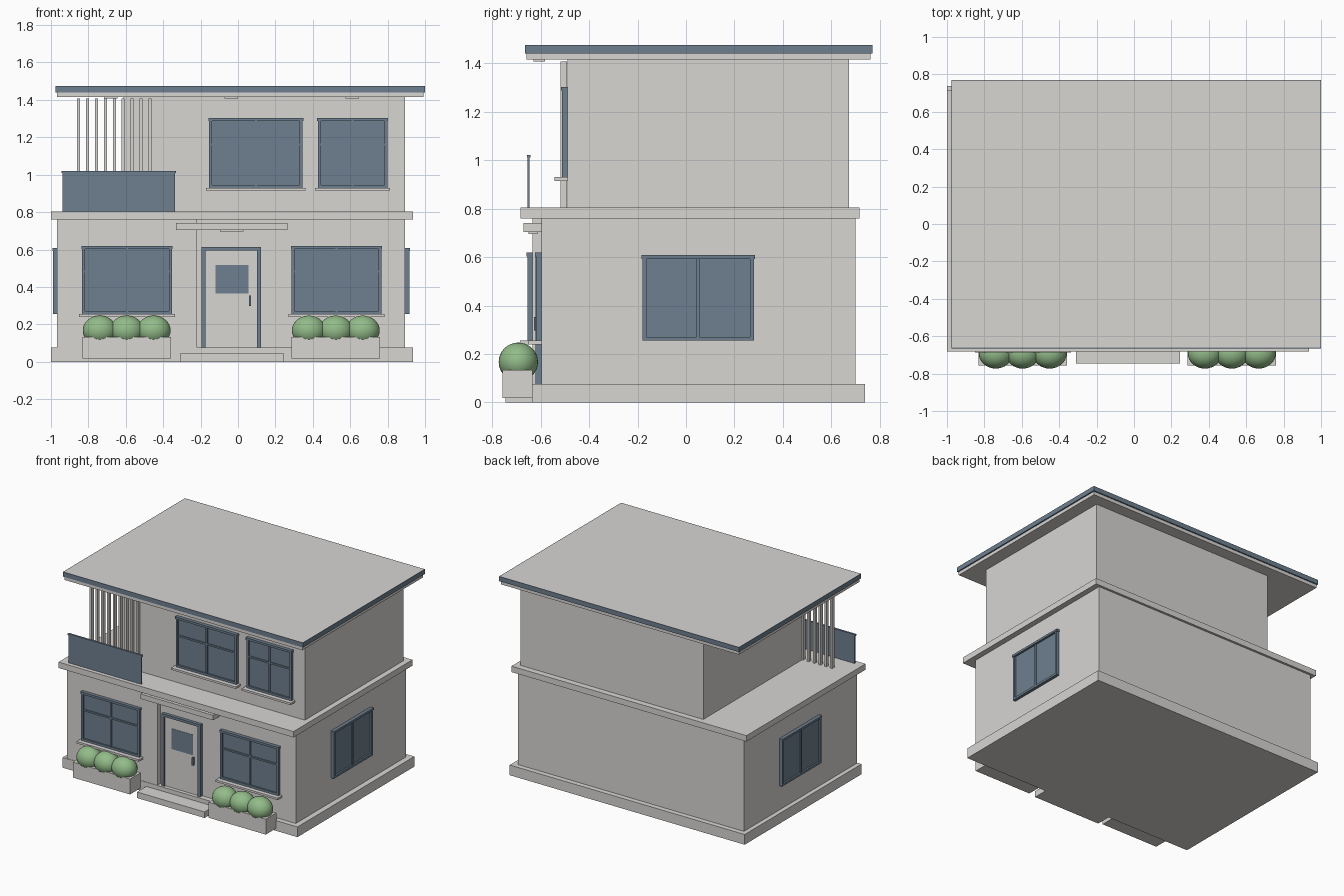
import bpy, bmesh

cube = bpy.data.objects.get("Cube")
if cube:
    bpy.data.objects.remove(cube, do_unlink=True)


def material(name, colour):
    m = bpy.data.materials.new(name)
    m.use_nodes = True
    rgba = (*colour, 1)
    m.diffuse_color = rgba
    bsdf = m.node_tree.nodes["Principled BSDF"]
    bsdf.inputs["Base Color"].default_value = rgba
    bsdf.inputs["Roughness"].default_value = 0.8
    return m


PLASTER = material("warm_white_plaster", (0.69, 0.67, 0.65))
SLATE = material("slate_blue", (0.155, 0.215, 0.275))
GREEN = material("shrub_green", (0.29, 0.50, 0.25))


def finish(name, bm, *mats):
    mesh = bpy.data.meshes.new(name)
    bm.to_mesh(mesh)
    bm.free()
    for m in mats:
        mesh.materials.append(m)
    ob = bpy.data.objects.new(name, mesh)
    bpy.context.collection.objects.link(ob)
    return ob


def add_box(bm, xs, ys, zs):
    """Add a box spanning the three (low, high) ranges."""
    spans = [sorted(r) for r in (xs, ys, zs)]
    for v in bmesh.ops.create_cube(bm, size=1)["verts"]:
        v.co = [lo + (c + 0.5) * (hi - lo) for c, (lo, hi) in zip(v.co, spans)]


def box(name, xs, ys, zs, mat=PLASTER):
    bm = bmesh.new()
    add_box(bm, xs, ys, zs)
    return finish(name, bm, mat)


def window(name, u, z, place, transom=None, sill=False):
    """Framed window; place(u, depth) maps wall coordinates to x and y ranges."""
    (u0, u1), (z0, z1) = u, z
    mid, w = (u0 + u1) / 2, 0.016
    bm = bmesh.new()

    def bar(us, zs, depth=0.022):
        add_box(bm, *place(us, (0, depth)), zs)

    bar((u0, u0 + w), z)
    bar((u1 - w, u1), z)
    bar(u, (z0, z0 + w))
    bar((u0 - 0.004, u1 + 0.004), (z1 - w, z1), 0.026)
    bar((mid - 0.006, mid + 0.006), z, 0.018)
    if transom:
        bar(u, (transom - 0.006, transom + 0.006), 0.018)
    bar(u, z, 0.01)
    finish(name, bm, SLATE)
    if sill:
        box(name + "_sill", *place((u0 - 0.016, u1 + 0.016), (0, 0.053)), (z0 - 0.015, z0))


def front(y):
    return lambda u, d: (u, (y - d[0], y - d[1]))


def side(x, sign):
    return lambda u, d: ((x + sign * d[0], x + sign * d[1]), u)


# Walls and floor slabs
LEFT_WALL, MAIN_WALL, UPPER_WALL = -0.633, -0.597, -0.49
box("base_slab", (-1, 0.935), (-0.636, 0.738), (0, 0.076))
box("ground_floor_walls", (-0.967, 0.894), (MAIN_WALL, 0.70), (0.076, 0.76))
box("projecting_front_wall", (-0.967, -0.22), (LEFT_WALL, MAIN_WALL), (0.076, 0.76))
box("middle_slab", (-1, 0.935), (-0.683, 0.717), (0.76, 0.804))
box("upper_floor_walls", (-0.613, 0.894), (UPPER_WALL, 0.672), (0.804, 1.415))

# Roof with a slate edge and a pale top
box("roof_soffit", (-0.968, 0.991), (-0.659, 0.761), (1.415, 1.44))
bm = bmesh.new()
add_box(bm, (-0.976, 1), (-0.665, 0.77), (1.44, 1.475))
top = max(bm.faces, key=lambda f: f.calc_center_median().z)
bmesh.ops.inset_individual(bm, faces=[top], thickness=0.005)
top.material_index = 1
finish("roof_slab", bm, SLATE, PLASTER)

# Small ceiling lights
for i, x in enumerate((-0.68, -0.035, 0.612)):
    box(f"eave_light_{i + 1}", (x - 0.036, x + 0.036), (-0.63, -0.582), (1.407, 1.415))
box("canopy_light", (-0.097, 0.03), (-0.65, -0.612), (0.696, 0.704))

# Windows
GROUND_Z, UPPER_Z = (0.255, 0.618), (0.93, 1.303)
window("front_window_right", (-0.833, -0.354), GROUND_Z, front(LEFT_WALL), 0.482, True)
window("front_window_left", (0.287, 0.766), GROUND_Z, front(MAIN_WALL), 0.482, True)
window("upper_window_wide", (-0.154, 0.346), UPPER_Z, front(UPPER_WALL), 1.162, True)
window("upper_window_narrow", (0.427, 0.798), UPPER_Z, front(UPPER_WALL), 1.162, True)
window("side_window_left", (-0.18, 0.28), (0.255, 0.608), side(0.894, 1))
window("side_window_right", (-0.18, 0.28), (0.255, 0.608), side(-0.967, -1))

# Front door
bm = bmesh.new()
for xs, zs in (((-0.195, -0.173), (0.076, 0.61)),
               ((0.102, 0.124), (0.076, 0.61)),
               ((-0.195, 0.124), (0.594, 0.613))):
    add_box(bm, xs, (MAIN_WALL, MAIN_WALL - 0.024), zs)
finish("door_frame", bm, SLATE)
box("door_panel", (-0.173, 0.102), (MAIN_WALL, -0.609), (0.076, 0.594))
box("door_glass", (-0.12, 0.056), (-0.609, -0.611), (0.365, 0.517), SLATE)
box("door_handle", (0.058, 0.07), (-0.609, -0.627), (0.297, 0.353), SLATE)
box("door_canopy", (-0.332, 0.265), (-0.671, MAIN_WALL), (0.704, 0.741))
box("door_step", (-0.31, 0.246), (-0.745, -0.634), (0, 0.045))

# Balcony panel with rail, and the slatted screen
box("balcony_panel", (-0.937, -0.338), (-0.654, -0.645), (0.804, 1.012), SLATE)
box("balcony_rail", (-0.943, -0.332), (-0.657, -0.642), (1.01, 1.021), SLATE)
for i in range(9):
    x = -0.852 + i * 0.0476
    box(f"screen_slat_{i + 1}", (x - 0.008, x + 0.008), (-0.517, -0.491), (0.804, 1.407))

# Planters with rounded shrubs
for label, cx in (("right", -0.595), ("left", 0.523)):
    box(f"planter_{label}", (cx - 0.236, cx + 0.236), (-0.757, -0.634), (0.018, 0.133))
    for i in (-1, 0, 1):
        bm = bmesh.new()
        bmesh.ops.create_uvsphere(bm, u_segments=32, v_segments=16, radius=1)
        bmesh.ops.scale(bm, vec=(0.091, 0.081, 0.08), verts=bm.verts)
        bmesh.ops.translate(bm, vec=(cx + i * 0.144, -0.692, 0.167), verts=bm.verts)
        for f in bm.faces:
            f.smooth = True
        finish(f"shrub_{label}_{i + 2}", bm, GREEN)
